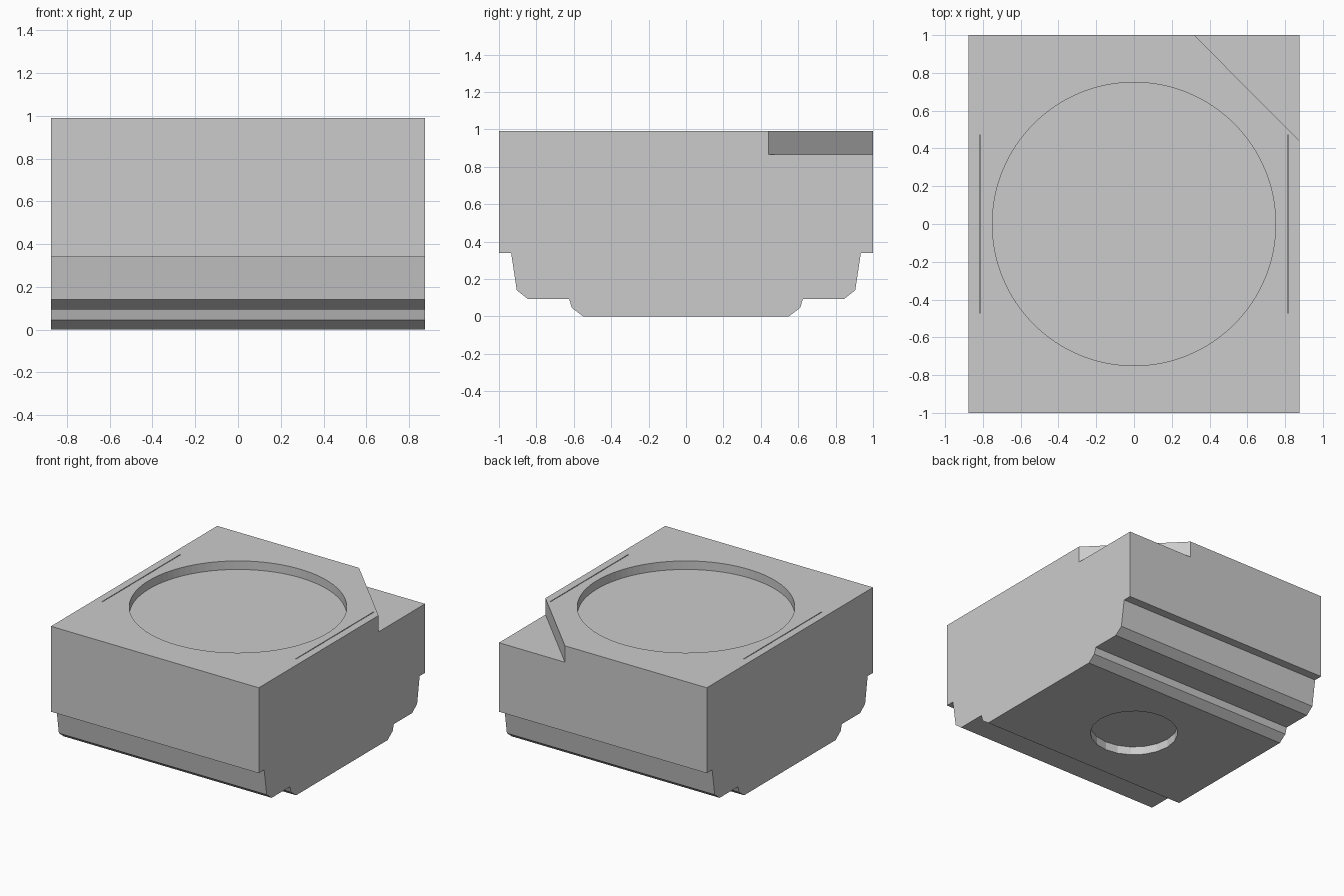
import bpy
import bmesh
from mathutils import Matrix

cube = bpy.data.objects.get("Cube")
if cube:
    bpy.data.objects.remove(cube)

HALF_X, TOP = 0.875, 0.99

grey = bpy.data.materials.new("light grey")
grey.use_nodes = True
colour = (0.6, 0.6, 0.6, 1)
grey.diffuse_color = colour
grey.node_tree.nodes["Principled BSDF"].inputs["Base Color"].default_value = colour


def make_object(name, bm):
    bmesh.ops.recalc_face_normals(bm, faces=bm.faces)
    mesh = bpy.data.meshes.new(name)
    bm.to_mesh(mesh)
    bm.free()
    mesh.materials.append(grey)
    obj = bpy.data.objects.new(name, mesh)
    bpy.context.collection.objects.link(obj)
    return obj


def prism(name, points, offset):
    """Extrude a closed outline along an offset."""
    bm = bmesh.new()
    face = bm.faces.new([bm.verts.new(p) for p in points])
    result = bmesh.ops.extrude_face_region(bm, geom=[face])
    verts = [v for v in result["geom"] if isinstance(v, bmesh.types.BMVert)]
    bmesh.ops.translate(bm, verts=verts, vec=offset)
    return make_object(name, bm)


def cylinder(name, radius, z_low, z_high, sides):
    bm = bmesh.new()
    bmesh.ops.create_cone(bm, cap_ends=True, segments=sides, radius1=radius,
                          radius2=radius, depth=z_high - z_low,
                          matrix=Matrix.Translation((0, 0, (z_low + z_high) / 2)))
    return make_object(name, bm)


def cut(body, cutter):
    mod = body.modifiers.new(cutter.name, "BOOLEAN")
    mod.operation = "DIFFERENCE"
    mod.solver = "EXACT"
    mod.object = cutter
    bpy.context.view_layer.objects.active = body
    bpy.ops.object.modifier_apply(modifier=mod.name)
    bpy.data.objects.remove(cutter)


# Housing: mirrored stepped side profile extruded across the width
half = [(1, TOP), (1, 0.34), (0.935, 0.34), (0.905, 0.14), (0.845, 0.093),
        (0.625, 0.093), (0.61, 0.045), (0.55, 0)]
profile = half + [(-y, z) for y, z in reversed(half)]
housing = prism("housing", [(-HALF_X, y, z) for y, z in profile], (2 * HALF_X, 0, 0))

# Diagonal corner notch, running past the outer edges
notch = [(0.22, 1.1), (0.975, 0.34), (1.0, 1.1)]
cut(housing, prism("corner_notch", [(x, y, 0.865) for x, y in notch], (0, 0, 0.3)))

# Wide round recess in the top and small round hole underneath
cut(housing, cylinder("top_recess", 0.75, TOP - 0.065, 1.2, 96))
cut(housing, cylinder("bottom_hole", 0.307, -0.2, 0.063, 20))

# Hairline slots beside the recess
for side in (-1, 1):
    slot = [(side * 0.815 + dx, dy, TOP - 0.015)
            for dx, dy in ((-0.003, -0.47), (0.003, -0.47), (0.003, 0.47), (-0.003, 0.47))]
    cut(housing, prism("side_slot", slot, (0, 0, 0.1)))
